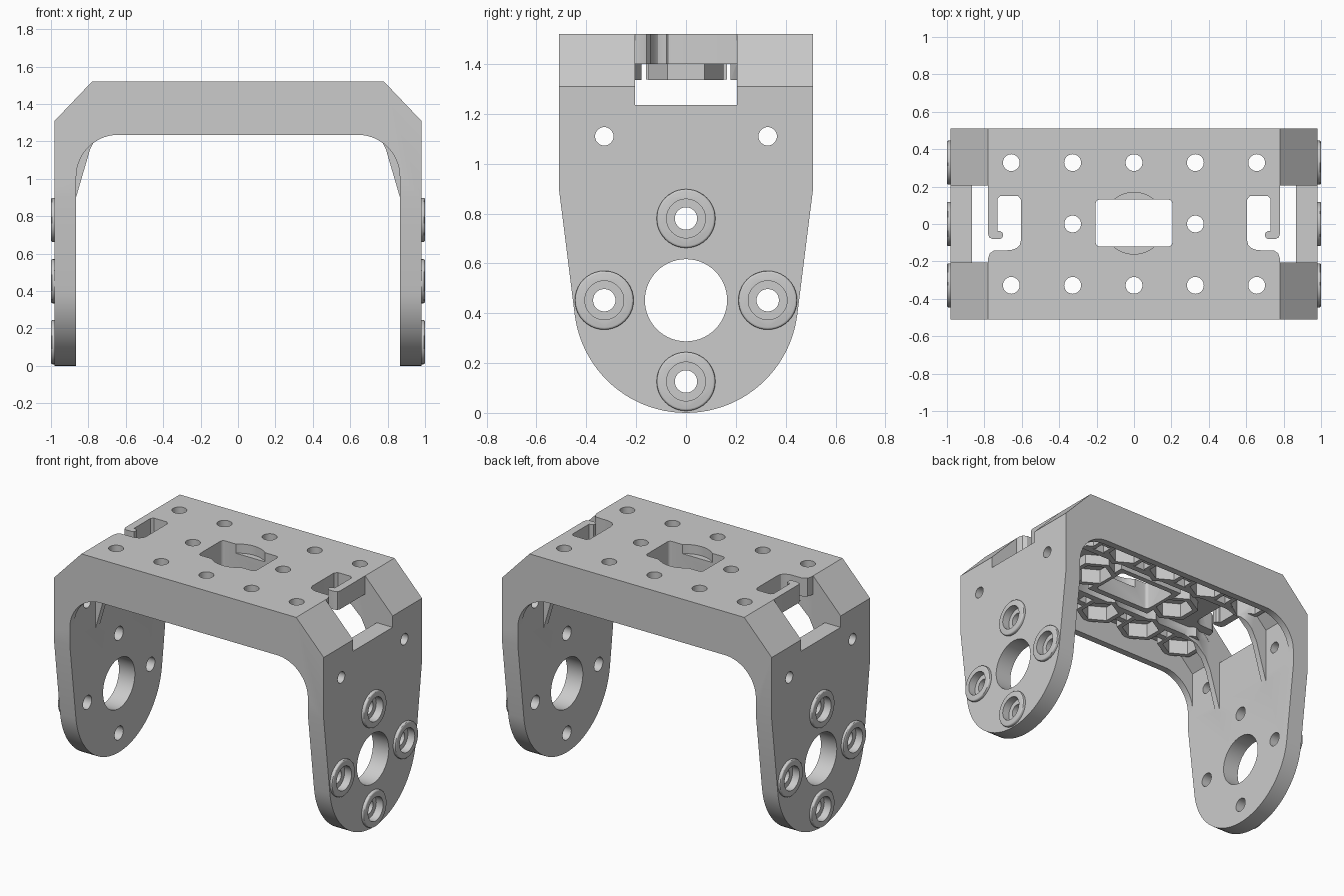
import bpy, bmesh
from math import sin, cos, pi, radians

if "Cube" in bpy.data.objects:
    bpy.data.objects.remove(bpy.data.objects["Cube"])


def prism(name, pts, axis, a, b):
    """Extrude a 2D outline from a to b along the given axis."""
    place = {'X': lambda p, t: (t, p[0], p[1]),
             'Y': lambda p, t: (p[0], t, p[1]),
             'Z': lambda p, t: (p[0], p[1], t)}[axis]
    bm = bmesh.new()
    lo = [bm.verts.new(place(p, a)) for p in pts]
    hi = [bm.verts.new(place(p, b)) for p in pts]
    bm.faces.new(lo)
    bm.faces.new(hi)
    n = len(pts)
    for i in range(n):
        j = (i + 1) % n
        bm.faces.new((lo[i], lo[j], hi[j], hi[i]))
    bmesh.ops.recalc_face_normals(bm, faces=bm.faces)
    me = bpy.data.meshes.new(name)
    bm.to_mesh(me)
    bm.free()
    ob = bpy.data.objects.new(name, me)
    bpy.context.collection.objects.link(ob)
    return ob


def arc(cx, cy, r, a0, a1, n):
    return [(cx + r * cos(radians(a0 + (a1 - a0) * i / n)),
             cy + r * sin(radians(a0 + (a1 - a0) * i / n))) for i in range(n + 1)]


def circle(cx, cy, r, n=40):
    return arc(cx, cy, r, 0, 360, n)[:-1]


def hexagon(cx, cy, r):
    return arc(cx, cy, r, 30, 390, 6)[:-1]


def rect(x0, x1, y0, y1):
    return [(x0, y0), (x1, y0), (x1, y1), (x0, y1)]


def mirrored(half):
    """Close a right-hand open outline with its mirror image."""
    return half + [(-x, y) for x, y in reversed(half)]


def combine(body, tool, op):
    m = body.modifiers.new(op, 'BOOLEAN')
    m.operation = op
    m.solver = 'EXACT'
    m.object = tool
    bpy.context.view_layer.objects.active = body
    bpy.ops.object.modifier_apply(modifier=m.name)
    bpy.data.objects.remove(tool)


def add(*args):
    combine(bracket, prism("part", *args), 'UNION')


def cut(*args):
    combine(bracket, prism("cutter", *args), 'DIFFERENCE')


# U-shaped shell: chamfered outside, rounded inside corner
fillet = arc(0.64, 1.01, 0.225, 0, 90, 14)
outline = [(0.78, 1.52), (0.98, 1.31), (0.98, 0), (0.865, 0)] + fillet
right = outline
bracket = prism("bracket", right + [(-x, z) for x, z in reversed(right)], 'Y', -0.51, 0.51)

# hollow underside, leaving thin front and back rims
cut(mirrored([(0.737, 1.4), (0.865, 1.27), (0.865, 0.95)]), 'Y', -0.465, 0.465)

# lengthwise ribs with tapered gussets running down the legs
rib = [(0.75, 1.42), (0.9, 1.28), (0.9, 0.9), (0.866, 0.9), (0.79, 1.16),
       (0.75, 1.24), (0.68, 1.305), (0.58, 1.335)]
for y in (-0.225, 0.225):
    add(mirrored(rib), 'Y', y - 0.02, y + 0.02)

# hexagonal nut holders, links between them and the window frame
bolts = [(x * 0.328, y) for y in (-0.328, 0.328) for x in range(-2, 3)]
bolts += [(-0.328, 0), (0.328, 0)]
for y in (-0.328, 0.328):
    add(rect(-0.78, 0.78, y - 0.02, y + 0.02), 'Z', 1.34, 1.41)
add(rect(-0.24, 0.24, -0.16, 0.165), 'Z', 1.337, 1.43)
for x, y in bolts:
    add(hexagon(x, y, 0.15), 'Z', 1.335, 1.42)
for x, y in bolts:
    cut(hexagon(x, y, 0.115), 'Z', 1.2, 1.43)
    cut(circle(x, y, 0.045, 28), 'Z', 1.2, 1.6)

# rounded tongue legs: trim by the side silhouette
side = [(-0.51, 0.9), (-0.51, 1.6), (0.51, 1.6), (0.51, 0.9)]
side += arc(0, 0.45, 0.45, -7.2, -172.8, 44)
combine(bracket, prism("silhouette", side, 'X', -1.2, 1.2), 'INTERSECT')

# central window with a round recess
window = (arc(0.185, 0.11, 0.02, 0, 90, 4) + arc(-0.185, 0.11, 0.02, 90, 180, 4)
          + arc(-0.185, -0.1, 0.02, 180, 270, 4) + arc(0.185, -0.1, 0.02, 270, 360, 4))
cut(window, 'Z', 1.2, 1.6)
cut(circle(0, 0.004, 0.165, 48), 'Z', 1.46, 1.6)

# end notches and hooked cable slots
hook = [(0.605, 0.13), (0.62, 0.15), (0.715, 0.15), (0.73, 0.135), (0.73, -0.038),
        (0.715, -0.038), (0.703, -0.046), (0.70, -0.06), (0.704, -0.073), (0.715, -0.08),
        (0.755, -0.08), (0.773, -0.073), (0.78, -0.055), (0.82, -0.055), (0.82, -0.185),
        (0.78, -0.185), (0.772, -0.158), (0.75, -0.142), (0.66, -0.14), (0.63, -0.13),
        (0.611, -0.112), (0.605, -0.09)]
for s in (-1, 1):
    cut([(s * x, z) for x, z in rect(0.78, 1.1, 1.235, 1.6)], 'Y', -0.205, 0.205)
    cut([(s * x, z) for x, z in rect(0.79 - 0.085, 1.05, 1.235, 1.4)], 'Y', -0.204, 0.204)
    cut([(s * x, y) for x, y in hook], 'Z', 1.25, 1.6)

# leg bosses, counterbores, bearing hole and small side holes
for s in (-1, 1):
    cut(circle(0, 0.452, 0.165, 56), 'X', s * 0.8, s * 1.1)
    for y, z in ((0.328, 1.11), (-0.328, 1.11)):
        cut(circle(y, z, 0.037, 28), 'X', s * 0.8, s * 1.1)
    for y, z in ((0.328, 0.452), (-0.328, 0.452), (0, 0.78), (0, 0.126)):
        boss = prism("boss", circle(y, z, 0.118), 'X', s * 0.96, s * 1.0)
        bev = boss.modifiers.new("round", 'BEVEL')
        bev.width = 0.009
        bev.segments = 3
        bev.limit_method = 'ANGLE'
        bpy.context.view_layer.objects.active = boss
        bpy.ops.object.modifier_apply(modifier=bev.name)
        combine(bracket, boss, 'UNION')
        cut(circle(y, z, 0.078), 'X', s * 0.95, s * 1.1)
        cut(circle(y, z, 0.045, 28), 'X', s * 0.8, s * 1.1)

# smooth the round walls, keep the edges sharp
bpy.ops.object.select_all(action='DESELECT')
bracket.select_set(True)
bpy.context.view_layer.objects.active = bracket
bpy.ops.object.shade_smooth_by_angle(angle=radians(30))
